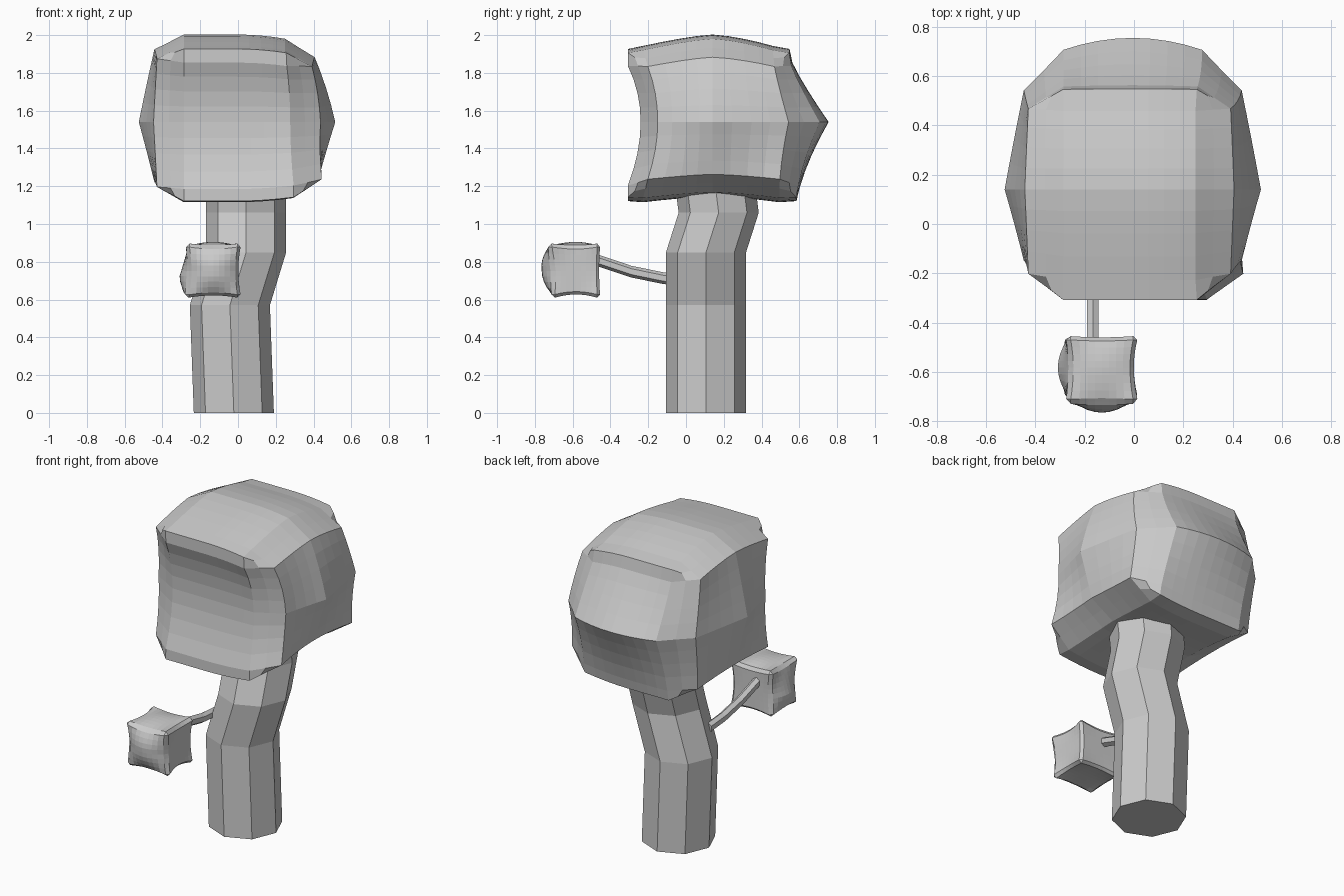
import bpy, bmesh
from math import cos, sin, pi
from mathutils import Vector

if "Cube" in bpy.data.objects:
    bpy.data.objects.remove(bpy.data.objects["Cube"])


def make_object(name, bm):
    bmesh.ops.recalc_face_normals(bm, faces=bm.faces)
    mesh = bpy.data.meshes.new(name)
    bm.to_mesh(mesh)
    bm.free()
    obj = bpy.data.objects.new(name, mesh)
    bpy.context.collection.objects.link(obj)
    return obj


def tube(name, path, radius, sides, u, v):
    """Sweep a polygon spanned by the fixed directions u, v along a path."""
    bm = bmesh.new()
    u, v = Vector(u), Vector(v)
    rings = []
    for p in path:
        rings.append([bm.verts.new(Vector(p) + radius * (u * cos(2 * pi * i / sides) + v * sin(2 * pi * i / sides)))
                      for i in range(sides)])
    for a, b in zip(rings, rings[1:]):
        for i in range(sides):
            j = (i + 1) % sides
            bm.faces.new((a[i], a[j], b[j], b[i]))
    bm.faces.new(rings[0])
    bm.faces.new(rings[-1])
    return make_object(name, bm)


def leaf_block(name, centre, half, inner, shape):
    """Gridded cube with chamfered edges; inner = where each chamfer starts (0..1)."""
    bm = bmesh.new()
    bmesh.ops.create_cube(bm, size=2)
    bmesh.ops.subdivide_edges(bm, edges=bm.edges[:], cuts=9, use_grid_fill=True)
    for vert in bm.verts:
        c = vert.co.copy()
        on = [abs(x) > 0.999 for x in c]
        for a in range(3):
            k, s = inner[a], (1 if c[a] > 0 else -1)
            if not on[a]:
                m = abs(c[a])
                c[a] = s * (m * k / 0.8 if m <= 0.801 else k + (m - 0.8) * (1 - k) / 0.2)
            elif sum(on) == 2:
                c[a] = s * (1 + k) / 2
            elif sum(on) == 3:
                c[a] = s * (1 + 2 * k) / 3
        vert.co = Vector(centre) + Vector([c[a] * half[a] for a in range(3)]) + shape(*c)
    return make_object(name, bm)


# Crown: pointed sides and back, hollow front, arched top
def crown_shape(x, y, z):
    tent_z = 1 - abs(z)
    dx = 0.10 * x * (1 - abs(y)) * tent_z
    if y > 0:
        dy = y * (0.215 * tent_z ** 1.3 * (1 - 0.5 * x * x) + 0.045 * max(0, -z))
    else:
        dy = -0.10 * y * (1 - z * z)
    dy += 0.04 * (1 - y * y)
    dz = (0.085 * z if z > 0 else -0.045 * z) * (1 - abs(y) ** 1.4) + 0.03 * (1 - z * z)
    if abs(y) > 0.8:                                  # sharper rims at front and back
        rim = max(0, abs(z) - 0.82)
        dy += 0.5 * y * rim
        dz += 0.35 * z * rim
    if x > 0:
        dx += 0.06 * (x * y * min(0, z)) ** 2         # lower right horns
        dx -= 0.04 * x * max(0, z) ** 2               # upper right pulled in
        dz -= 0.05 * x * x * z                        # right side slightly shorter
    return Vector((dx, dy, dz))


leaf_block("crown", (-0.005, 0.1, 1.51), (0.42, 0.44, 0.408), (0.67, 0.78, 0.82), crown_shape)


# Small leaf cluster: slightly horned corners, bulging front and left
def cluster_shape(x, y, z):
    rx, ry, rz = 1 - x * x, 1 - y * y, 1 - z * z
    horn = 0.02 * (x * y * z) ** 2
    dx = x * (horn + (0.05 * ry * (1 - abs(z + 0.3) / 1.3) if x < 0 else -0.003 * ry))
    dy = y * (horn * 0.4 + (0.06 * rx * rz if y < 0 else 0))
    dy -= 0.02 * max(0, -y) * max(0, z)
    dz = z * (horn + (0.022 * rx * ry if z > 0 else -0.006 * ry))
    return Vector((dx, dy, dz))


leaf_block("leaf_cluster", (-0.13, -0.582, 0.752), (0.132, 0.122, 0.131), (0.88, 0.88, 0.88), cluster_shape)

# Bent eight-sided trunk
tube("trunk", [(-0.022, 0.106, 0), (-0.043, 0.106, 0.57), (0.043, 0.106, 0.85),
               (0.043, 0.173, 1.06), (0.043, 0.155, 1.2), (0.043, 0.155, 1.35)],
     0.212, 8, (1, 0, 0), (0, 1, 0))

# Side branch carrying the cluster
tube("branch", [(-0.167, 0.02, 0.702), (-0.167, -0.12, 0.713), (-0.167, -0.29, 0.748), (-0.167, -0.52, 0.825)],
     0.031, 6, (0, 0, 1), (0.85, 0, 0))
